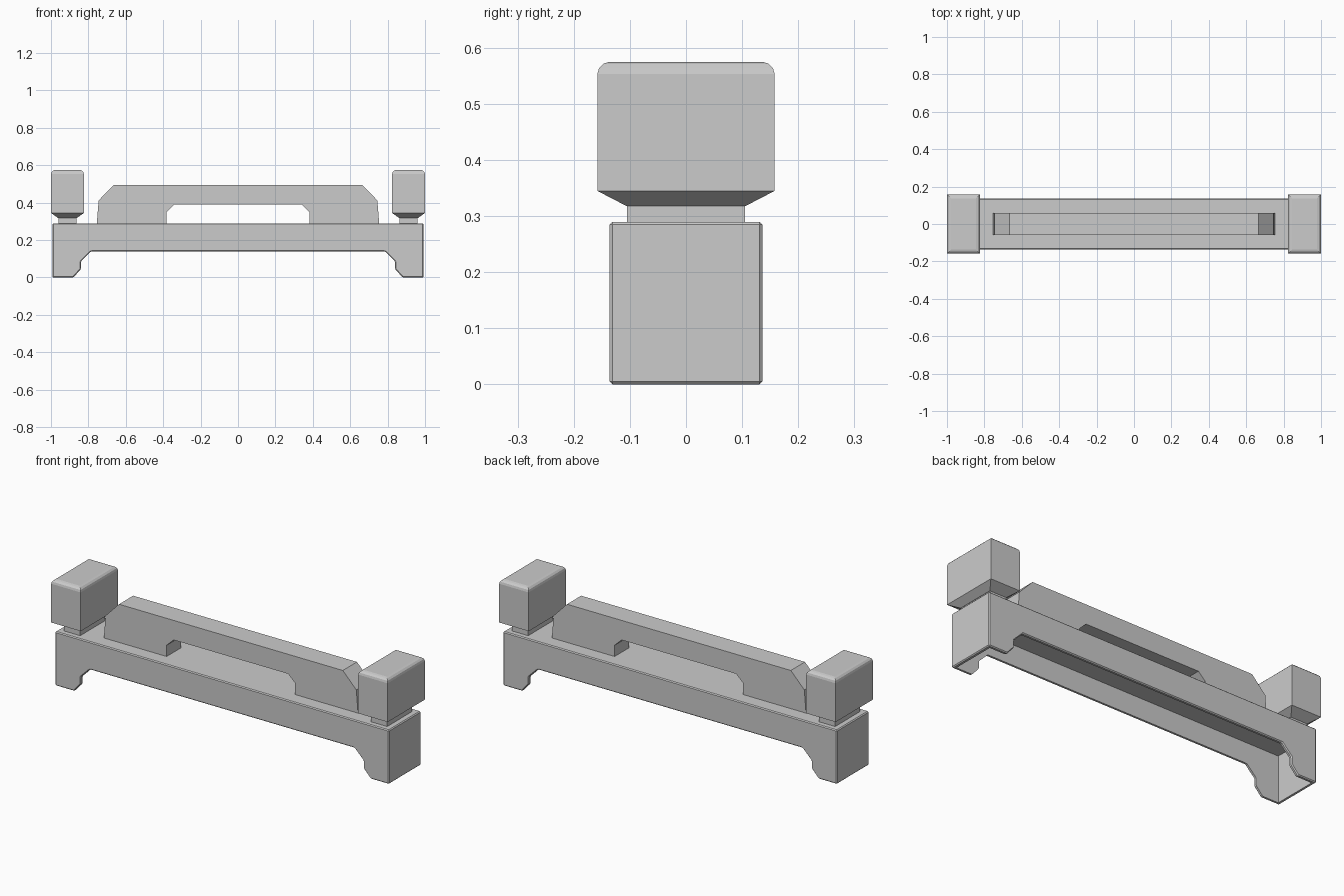
import bpy, bmesh

cube = bpy.data.objects.get("Cube")
if cube:
    bpy.data.objects.remove(cube, do_unlink=True)

grey = bpy.data.materials.new("light_grey")
grey.use_nodes = True
grey.diffuse_color = (0.6, 0.6, 0.6, 1)
grey.node_tree.nodes["Principled BSDF"].inputs["Base Color"].default_value = (0.6, 0.6, 0.6, 1)


def make_object(name, bm):
    bmesh.ops.recalc_face_normals(bm, faces=bm.faces)
    mesh = bpy.data.meshes.new(name)
    bm.to_mesh(mesh)
    bm.free()
    mesh.materials.append(grey)
    ob = bpy.data.objects.new(name, mesh)
    bpy.context.collection.objects.link(ob)
    return ob


def prism(name, half_profile, depth, bevel=0):
    """Mirror an x-z half profile about x = 0 and extrude it along y."""
    pts = half_profile + [(-x, z) for x, z in reversed(half_profile)]
    bm = bmesh.new()
    face = bm.faces.new([bm.verts.new((x, -depth, z)) for x, z in pts])
    out = bmesh.ops.extrude_face_region(bm, geom=[face])
    verts = [v for v in out["geom"] if isinstance(v, bmesh.types.BMVert)]
    bmesh.ops.translate(bm, verts=verts, vec=(0, 2 * depth, 0))
    if bevel:
        bmesh.ops.bevel(bm, geom=bm.edges[:], offset=bevel, segments=1,
                        affect='EDGES', clamp_overlap=True)
    return make_object(name, bm)


def loft(name, cx, rings):
    """Stack rectangles (half x, half y, z) and round the upper and side edges."""
    bm = bmesh.new()
    loops = [[bm.verts.new((cx + sx * hx, sy * hy, z))
              for sx, sy in ((-1, -1), (1, -1), (1, 1), (-1, 1))] for hx, hy, z in rings]
    for a, b in zip(loops, loops[1:]):
        for i in range(4):
            j = (i + 1) % 4
            bm.faces.new((a[i], a[j], b[j], b[i]))
    bm.faces.new(loops[0])
    bm.faces.new(loops[-1])
    top = rings[-1][2]
    rim = [e for e in bm.edges if all(abs(v.co.z - top) < 1e-5 for v in e.verts)]
    bmesh.ops.bevel(bm, geom=rim, offset=0.022, segments=3, profile=0.5, affect='EDGES')
    return make_object(name, bm)


# Base beam with two feet
base = prism("base", [(0.992, 0.29), (0.992, 0), (0.88, 0), (0.84, 0.045),
                      (0.84, 0.085), (0.785, 0.14)], 0.136, 0.005)

# Hollow underside
cavity = prism("cavity_cutter", [(0.975, 0.25), (0.975, -0.1)], 0.12)
cavity.hide_render = True
cut = base.modifiers.new("hollow", 'BOOLEAN')
cut.operation = 'DIFFERENCE'
cut.solver = 'EXACT'
cut.object = cavity
bpy.context.view_layer.objects.active = base
bpy.ops.object.modifier_apply(modifier=cut.name)
bpy.data.objects.remove(cavity, do_unlink=True)

# Raised grip with a finger opening
prism("handle", [(0.665, 0.495), (0.745, 0.412), (0.755, 0.288), (0.382, 0.288),
                 (0.382, 0.35), (0.34, 0.39)], 0.06)

# Knob and neck at each end
for side, sx in (("left", 1), ("right", -1)):
    loft(side + "_knob", sx * 0.912,
         [(0.05, 0.106, 0.318), (0.088, 0.158, 0.345), (0.088, 0.158, 0.575)])
    neck = bmesh.new()
    bmesh.ops.create_cube(neck, size=1)
    bmesh.ops.scale(neck, verts=neck.verts, vec=(0.096, 0.21, 0.04))
    bmesh.ops.translate(neck, verts=neck.verts, vec=(sx * 0.912, 0, 0.304))
    make_object(side + "_neck", neck)
